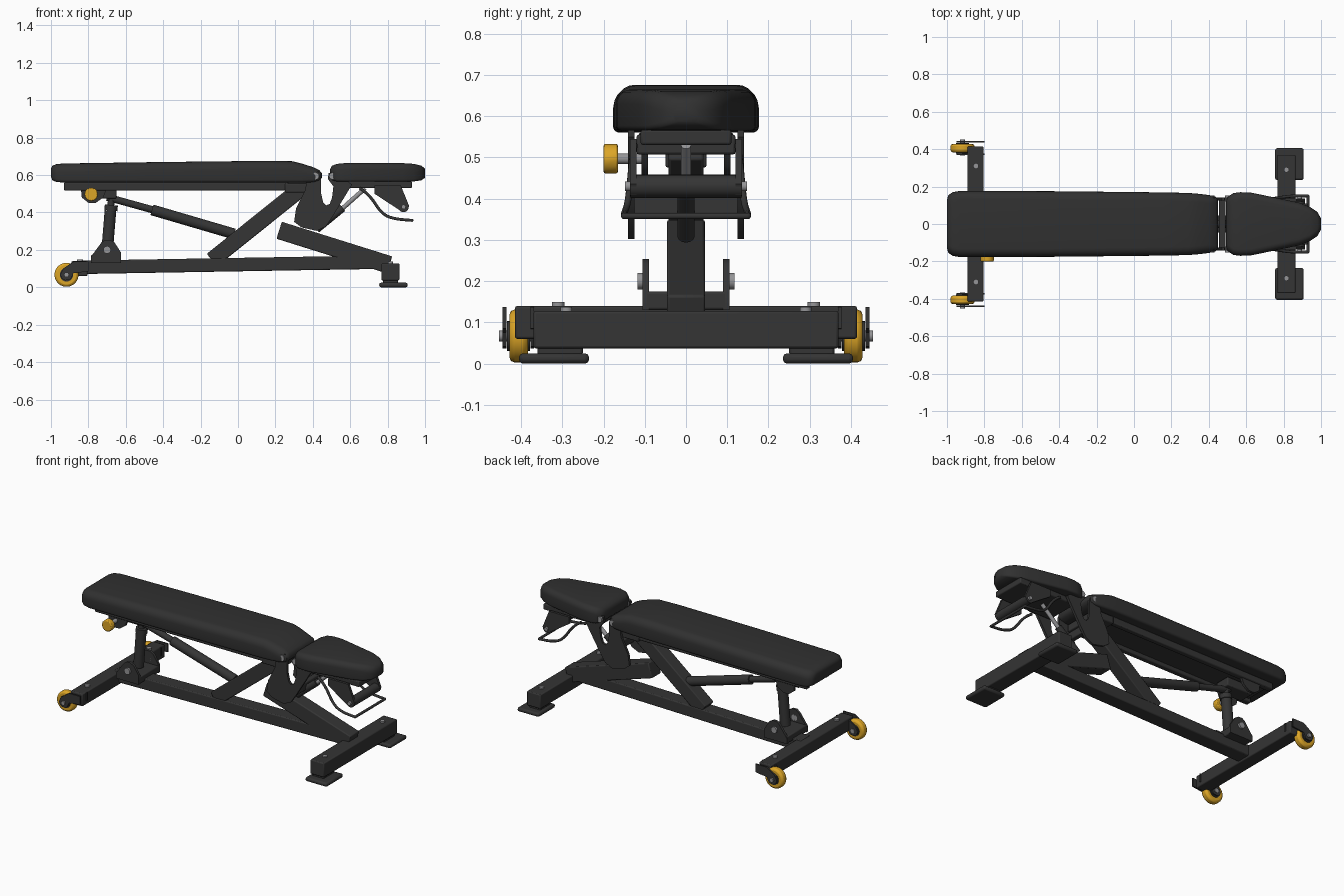
import bpy, bmesh, math
from mathutils import Vector

cube = bpy.data.objects.get("Cube")
if cube:
    bpy.data.objects.remove(cube, do_unlink=True)


def material(name, rgb, rough=0.6):
    m = bpy.data.materials.new(name)
    m.use_nodes = True
    m.diffuse_color = (*rgb, 1)
    node = m.node_tree.nodes["Principled BSDF"]
    node.inputs["Base Color"].default_value = (*rgb, 1)
    node.inputs["Roughness"].default_value = rough
    return m


METAL = material("dark painted metal", (0.035, 0.035, 0.035))
VINYL = material("black vinyl", (0.03, 0.03, 0.03))
YELLOW = material("yellow plastic", (0.72, 0.38, 0.02))
STEEL = material("bare steel", (0.3, 0.3, 0.31))


def finish(name, bm, mat, bevel=0.0, angle=35):
    bmesh.ops.recalc_face_normals(bm, faces=bm.faces)
    me = bpy.data.meshes.new(name)
    bm.to_mesh(me)
    bm.free()
    ob = bpy.data.objects.new(name, me)
    bpy.context.collection.objects.link(ob)
    me.materials.append(mat)
    if bevel:
        mod = ob.modifiers.new("soft edges", "BEVEL")
        mod.width, mod.segments, mod.limit_method = bevel, 2, "ANGLE"
    bpy.ops.object.select_all(action="DESELECT")
    ob.select_set(True)
    bpy.context.view_layer.objects.active = ob
    bpy.ops.object.shade_smooth_by_angle(angle=math.radians(angle))
    return ob


def box(name, x, y, z, mat=METAL, bevel=0.006):
    """Box from (low, high) ranges."""
    bm = bmesh.new()
    bmesh.ops.create_cube(bm, size=1)
    for v in bm.verts:
        v.co = [(a + b) / 2 + c * (b - a) for c, (a, b) in zip(v.co, (x, y, z))]
    return finish(name, bm, mat, bevel)


def beam(name, p, q, width, height):
    """Square tube between two (x, z) points on the centre line."""
    dx, dz = q[0] - p[0], q[1] - p[1]
    half = math.hypot(dx, dz) / 2
    ob = box(name, (-half, half), (-width / 2, width / 2), (-height / 2, height / 2))
    ob.location = ((p[0] + q[0]) / 2, 0, (p[1] + q[1]) / 2)
    ob.rotation_euler.y = -math.atan2(dz, dx)
    return ob


def rod(name, p, q, r, mat=METAL, bevel=0.0, sides=28):
    p, q = Vector(p), Vector(q)
    bm = bmesh.new()
    bmesh.ops.create_cone(bm, cap_ends=True, segments=sides, radius1=r, radius2=r,
                          depth=(q - p).length)
    rot = (q - p).to_track_quat("Z", "Y").to_matrix()
    for v in bm.verts:
        v.co = rot @ v.co + (p + q) / 2
    return finish(name, bm, mat, bevel)


def plate(name, outline, y, thick=0.016, mat=METAL):
    """Flat plate cut from an (x, z) outline."""
    bm = bmesh.new()
    face = bm.faces.new([bm.verts.new((a, y - thick / 2, b)) for a, b in outline])
    new = bmesh.ops.extrude_face_region(bm, geom=[face])["geom"]
    bmesh.ops.translate(bm, vec=(0, thick, 0),
                        verts=[g for g in new if isinstance(g, bmesh.types.BMVert)])
    return finish(name, bm, mat)


def pad(name, stations, corner=0.045):
    """Cushion lofted along x through rounded sections (x, half width, bottom, top)."""
    bm = bmesh.new()
    rings = []
    for x, w, lo, hi in stations:
        ring = []
        top = min(corner, (hi - lo) * 0.55)
        low = min(corner * 0.35, (hi - lo) * 0.3)
        quarters = ((1, hi, -1, top, 0), (-1, hi, -1, top, 1),
                    (-1, lo, 1, low, 2), (1, lo, 1, low, 3))
        for side, edge, inward, r, k in quarters:
            for i in range(6):
                a = math.pi / 2 * (k + i / 5)
                ring.append(bm.verts.new((x, side * (w - r) + r * math.cos(a),
                                          edge + inward * r + r * math.sin(a))))
        rings.append(ring)
    n = len(rings[0])
    for a, b in zip(rings, rings[1:]):
        for i in range(n):
            bm.faces.new((a[i], a[(i + 1) % n], b[(i + 1) % n], b[i]))
    bm.faces.new(rings[0])
    bm.faces.new(rings[-1])
    return finish(name, bm, VINYL, angle=50)


def wire(name, points, r, mat=METAL):
    cu = bpy.data.curves.new(name, "CURVE")
    cu.dimensions, cu.bevel_depth, cu.bevel_resolution = "3D", r, 3
    cu.use_fill_caps = True
    sp = cu.splines.new("NURBS")
    sp.points.add(len(points) - 1)
    for pt, co in zip(sp.points, points):
        pt.co = (*co, 1)
    sp.use_endpoint_u, sp.order_u = True, 3
    ob = bpy.data.objects.new(name, cu)
    bpy.context.collection.objects.link(ob)
    cu.materials.append(mat)


# Cushions
pad("back_pad", [(-1, .13, .59, .635), (-.992, .155, .572, .65), (-.97, .17, .563, .659),
                 (-.93, .177, .56, .662), (-.4, .175, .56, .67), (.15, .169, .56, .676),
                 (.29, .166, .56, .674), (.34, .162, .56, .662), (.4, .155, .562, .643),
                 (.435, .147, .57, .626), (.448, .13, .585, .61)])
pad("seat_pad", [(.492, .12, .585, .63), (.502, .145, .572, .65), (.53, .165, .566, .66),
                 (.57, .17, .565, .664), (.63, .167, .565, .665), (.88, .115, .565, .664),
                 (.94, .092, .566, .66), (.98, .065, .572, .65), (1, .03, .585, .635)], .035)

# Pad frames
box("back_frame_plate", (-.92, .37), (-.11, .11), (.54, .562))
box("back_pivot_block", (.25, .39), (-.12, .12), (.507, .555))
box("seat_frame", (.53, .93), (-.11, .11), (.53, .567))
for s in (-1, 1):
    box("back_frame_rail", (-.93, .27), sorted((s * .08, s * .115)), (.517, .56))

# Base frame and crossbars
beam("base_beam", (-.84, .107), (.79, .135), .092, .072)
beam("main_post", (-.14, .145), (.34, .53), .085, .087)
beam("seat_support_beam", (.22, .305), (.81, .12), .092, .095)
box("rear_crossbar", (.767, .863), (-.37, .37), (.037, .128))
box("wheel_crossbar", (-.89, -.805), (-.415, .415), (.06, .14))
box("actuator_base", (-.785, -.625), (-.1, .1), (.13, .175))

# Lift actuator and long brace
rod("actuator_body", (-.7, 0, .19), (-.682, 0, .41), .031)
rod("actuator_piston", (-.683, 0, .4), (-.675, 0, .5), .018)
rod("actuator_collar", (-.68, 0, .41), (-.677, 0, .44), .035)
rod("brace_rod", (-.7, 0, .482), (-.44, 0, .41), .019)
rod("brace_sleeve", (-.46, 0, .414), (-.02, 0, .285), .029)
box("brace_mount", (-.83, -.65), (-.05, .05), (.475, .53))

# Adjustment knob
rod("knob", (-.785, -.2, .497), (-.785, -.165, .497), .036, YELLOW, .005, 12)
rod("knob_shaft", (-.785, -.17, .497), (-.785, -.1, .497), .013, STEEL)

# Seat strut and carrying grip
rod("strut_piston", (.68, 0, .53), (.54, 0, .405), .012, STEEL)
rod("strut_body", (.56, 0, .425), (.42, 0, .31), .021)
rod("grip_tube", (.885, -.135, .43), (.885, .135, .43), .028)
box("hook_tie", (.455, .49), (-.13, .13), (.36, .41))
wire("release_lever", [(.65, -.125, .53), (.7, -.13, .5), (.77, -.14, .39), (.84, -.15, .365),
                       (.93, -.15, .358), (.93, -.15, .358), (.93, .15, .358),
                       (.93, .15, .358), (.84, .15, .365), (.77, .14, .39),
                       (.7, .13, .5), (.65, .125, .53)], .008)

HOOK = [(.37, .6), (.39, .62), (.43, .62), (.445, .59), (.445, .5), (.455, .455), (.47, .438),
        (.49, .445), (.503, .48), (.51, .54), (.48, .58), (.485, .61), (.51, .62), (.54, .6),
        (.61, .55), (.58, .5), (.51, .385), (.47, .325), (.42, .302), (.34, .32),
        (.3, .35), (.31, .42), (.36, .52)]
GUSSET = [(-.785, .13), (-.785, .165), (-.73, .24), (-.71, .254), (-.685, .254),
          (-.66, .24), (-.625, .185), (-.625, .13)]
GRIP_ARM = [(.73, .545), (.87, .545), (.915, .435), (.905, .41), (.875, .405), (.73, .5)]
FORK = [(-.95, .07), (-.935, .1), (-.88, .137), (-.8, .137), (-.8, .085), (-.88, .075),
        (-.895, .042), (-.925, .037), (-.945, .05)]
KNOB_PLATE = [(-.84, .53), (-.835, .48), (-.8, .452), (-.76, .452), (-.72, .48), (-.7, .53)]

# Paired parts on both sides
for s, side in ((-1, "right"), (1, "left")):
    plate(side + "_pivot_hook", HOOK, s * .133)
    plate(side + "_actuator_gusset", GUSSET, s * .098)
    plate(side + "_grip_arm", GRIP_ARM, s * .128)
    plate(side + "_adjuster_plate", KNOB_PLATE, s * .1)
    for x, z in ((.413, .595), (.505, .595)):
        rod(side + "_pivot_bolt", (x, s * .12, z), (x, s * .152, z), .018, STEEL)
    rod(side + "_gusset_bolt", (-.7, s * .09, .2), (-.7, s * .118, .2), .02, STEEL)
    rod(side + "_grip_bolt", (.885, s * .12, .43), (.885, s * .148, .43), .012, STEEL)

    # Wheel with fork and axle
    rod(side + "_wheel", (-.917, s * .383, .067), (-.917, s * .428, .067), .064, YELLOW, .012, 40)
    rod(side + "_wheel_hub", (-.917, s * .378, .067), (-.917, s * .434, .067), .036)
    for y in (.373, .44):
        plate(side + "_wheel_fork", FORK, s * y, .009)
    rod(side + "_axle_bolt", (-.917, s * .365, .067), (-.917, s * .453, .067), .013, STEEL)

    # Foot and fixing bolts
    box(side + "_foot", (.755, .907), sorted((s * .235, s * .405)), (0, .025), METAL, .01)
    box(side + "_foot_post", (.775, .855), sorted((s * .25, s * .36)), (.02, .06))
    rod(side + "_foot_bolt", (.815, s * .29, .12), (.815, s * .29, .137), .014, STEEL)
    rod(side + "_crossbar_bolt", (-.845, s * .31, .13), (-.845, s * .31, .149), .015, STEEL)
